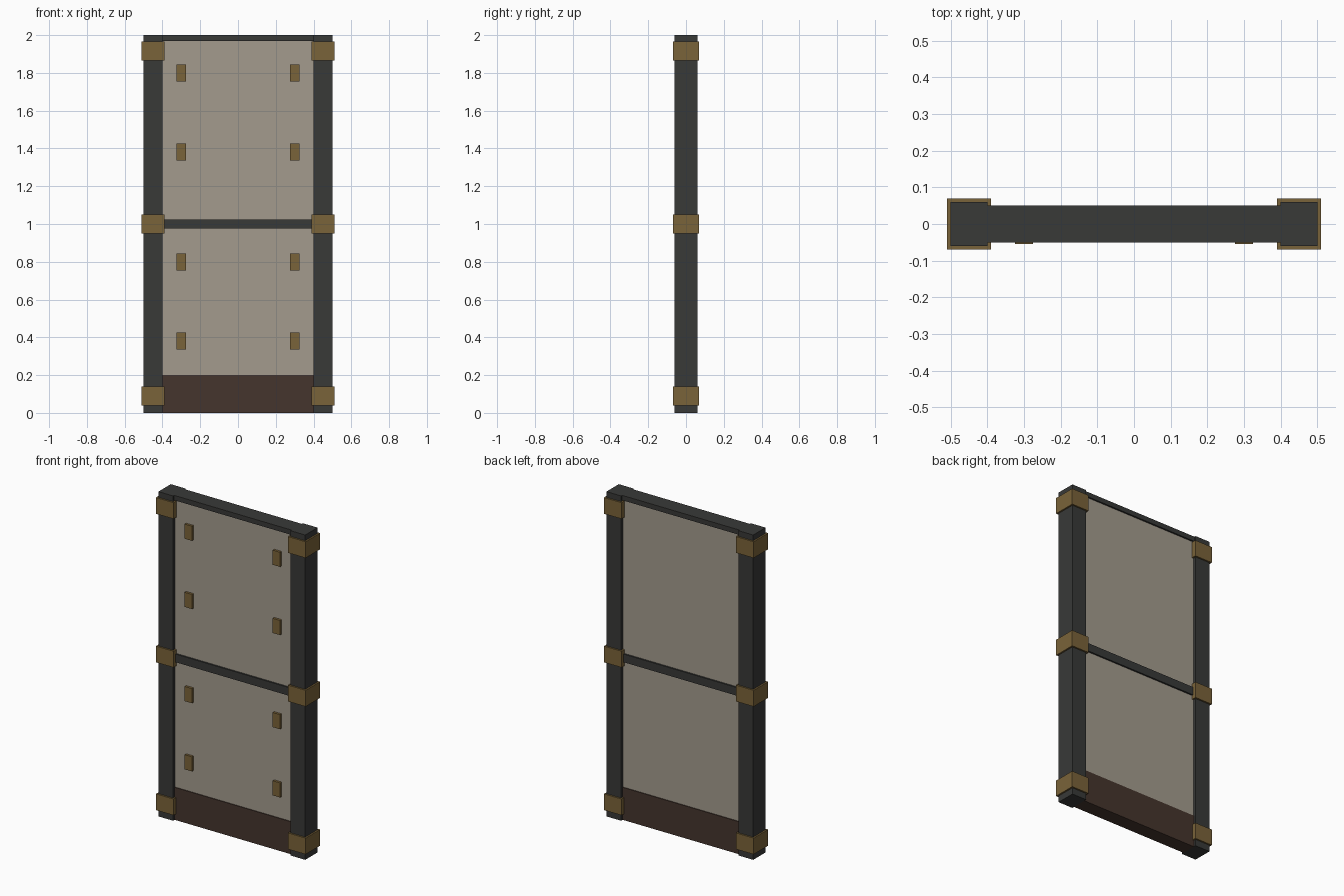
import bpy

if "Cube" in bpy.data.objects:
    bpy.data.objects.remove(bpy.data.objects["Cube"])


def material(name, color):
    m = bpy.data.materials.new(name)
    m.diffuse_color = color
    m.use_nodes = True
    m.node_tree.nodes["Principled BSDF"].inputs["Base Color"].default_value = m.diffuse_color
    return m


IRON = material("dark_iron", (0.04, 0.041, 0.039, 1))
BRASS = material("brass", (0.195, 0.125, 0.041, 1))
WOOD = material("dark_wood", (0.06, 0.035, 0.026, 1))
PANE = material("pane", (0.37, 0.33, 0.27, 0.9))


def box(name, x, y, z, mat):
    """Box from (min, max) ranges on each axis."""
    ranges = (x, y, z)
    bpy.ops.mesh.primitive_cube_add(size=1, location=[(a + b) / 2 for a, b in ranges])
    ob = bpy.context.object
    ob.name = name
    ob.scale = [b - a for a, b in ranges]
    bpy.ops.object.transform_apply(location=False, rotation=False, scale=True)
    ob.data.materials.append(mat)
    return ob


def span(center, half):
    return (center - half, center + half)


# Posts, metal bands around them and clips on the front of the panes
for side, s in (("left", -1), ("right", 1)):
    box(f"{side}_post", span(s * 0.45, 0.05), (-0.06, 0.06), (0, 2), IRON)
    for i, z in enumerate((0.09, 1.0, 1.915)):
        box(f"{side}_band_{i}", span(s * 0.45, 0.06), (-0.07, 0.07), span(z, 0.05), BRASS)
    for i, z in enumerate((0.38, 0.80, 1.38, 1.80)):
        box(f"{side}_clip_{i}", span(s * 0.30, 0.025), (-0.055, -0.035), span(z, 0.045), BRASS)

# Rails between the posts
box("top_rail", (-0.4, 0.4), (-0.05, 0.05), (1.97, 2.0), IRON)
box("middle_rail", (-0.4, 0.4), (-0.05, 0.05), (0.975, 1.025), IRON)

# Wooden kick board and the two panes
box("kick_board", (-0.4, 0.4), (-0.045, 0.045), (0, 0.2), WOOD)
box("lower_pane", (-0.4, 0.4), (-0.04, 0.04), (0.2, 0.975), PANE)
box("upper_pane", (-0.4, 0.4), (-0.04, 0.04), (1.025, 1.97), PANE)
